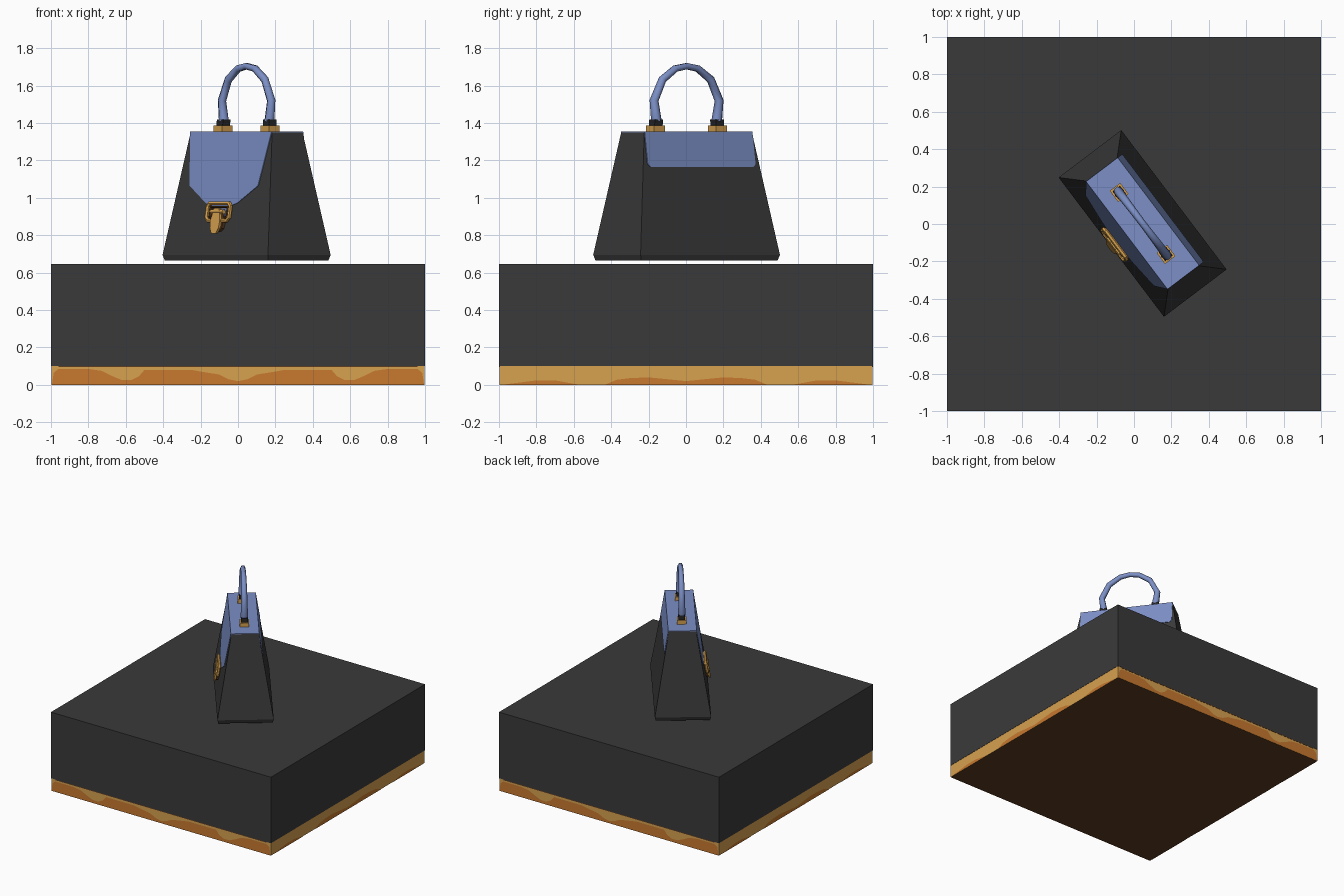
import bpy, bmesh, math
from mathutils import Matrix, Vector

if "Cube" in bpy.data.objects:
    bpy.data.objects.remove(bpy.data.objects["Cube"])


def material(name, rgb):
    m = bpy.data.materials.new(name)
    m.diffuse_color = (*rgb, 1)
    m.use_nodes = True
    m.node_tree.nodes["Principled BSDF"].inputs["Base Color"].default_value = m.diffuse_color
    return m


GREY = material("dark grey", (0.042, 0.042, 0.042))
BLACK = material("near black", (0.018, 0.018, 0.02))
BLUE = material("dusty blue", (0.20, 0.275, 0.56))
GOLD = material("gold", (0.68, 0.36, 0.08))
ORANGE = material("burnt orange", (0.58, 0.19, 0.028))
BROWN = material("dark brown", (0.11, 0.045, 0.015))

# The bag stands turned on the plinth
BAG = Matrix.Translation((0.046, 0.003, 0)) @ Matrix.Rotation(math.radians(-52.9), 4, 'Z')
ID = Matrix.Identity(4)


def add(name, bm, mat, matrix=ID):
    bmesh.ops.recalc_face_normals(bm, faces=bm.faces)
    me = bpy.data.meshes.new(name)
    bm.to_mesh(me)
    bm.free()
    me.materials.append(mat)
    ob = bpy.data.objects.new(name, me)
    ob.matrix_world = matrix
    bpy.context.collection.objects.link(ob)
    return ob


def loft(name, rings, mat, matrix=ID):
    """Closed solid through rings with equal point counts."""
    bm = bmesh.new()
    vs = [[bm.verts.new(p) for p in r] for r in rings]
    n = len(vs[0])
    for lo, hi in zip(vs, vs[1:]):
        for i in range(n):
            j = (i + 1) % n
            bm.faces.new((lo[i], lo[j], hi[j], hi[i]))
    bm.faces.new(vs[0][::-1])
    bm.faces.new(vs[-1])
    return add(name, bm, mat, matrix)


def rect(a, b, z, cx=0):
    return [(cx - a, -b, z), (cx + a, -b, z), (cx + a, b, z), (cx - a, b, z)]


def wall(x, z, off, side=-1):
    """Point on the sloping front (-1) or back (1) of the bag."""
    return (x, side * (0.102 + (1.355 - z) * 0.164 + off), z)


def plate(name, pts, mat, off0, off1, side=-1):
    return loft(name, [[wall(x, z, o, side) for x, z in pts] for o in (off0, off1)], mat, BAG)


def mirrored(half):
    """Half outline (x >= 0), top to bottom, mirrored to a full outline."""
    return half + [(-x, z) for x, z in reversed(half) if x > 0]


def tube(name, pts, radius, mat, radii=None, closed=False, smooth=False):
    cu = bpy.data.curves.new(name + "_path", 'CURVE')
    cu.dimensions = '3D'
    cu.bevel_depth = radius
    cu.bevel_resolution = 1
    cu.use_fill_caps = True
    sp = cu.splines.new('POLY')
    sp.points.add(len(pts) - 1)
    sp.use_cyclic_u = closed
    for i, p in enumerate(pts):
        sp.points[i].co = (*p, 1)
        sp.points[i].radius = radii[i] if radii else 1
    tmp = bpy.data.objects.new(name + "_path", cu)
    bpy.context.collection.objects.link(tmp)
    bpy.context.view_layer.update()
    me = bpy.data.meshes.new_from_object(tmp.evaluated_get(bpy.context.evaluated_depsgraph_get()))
    bpy.data.objects.remove(tmp)
    me.materials.clear()
    me.materials.append(mat)
    for f in me.polygons:
        f.use_smooth = smooth
    ob = bpy.data.objects.new(name, me)
    ob.matrix_world = BAG
    bpy.context.collection.objects.link(ob)


# Plinth block and gold band with a brown underside
loft("plinth_block", [rect(1, 1, 0.102), rect(1, 1, 0.645)], GREY)
band = loft("plinth_band", [rect(0.998, 0.998, 0), rect(0.998, 0.998, 0.102)], GOLD)
band.data.materials.append(BROWN)
for f in band.data.polygons:
    if f.normal.z < -0.5:
        f.material_index = 1

# Painted orange waves around the band, as thin plates
FRONT = [(0, .02), (.05, .03), (.1, .055), (.18, .068), (.25, .08), (.5, .08), (.53, .045),
         (.57, .025), (.62, .025), (.68, .05), (.73, .075), (.8, .085), (.96, .085), (.985, .065), (.995, .002)]
SIDE = [(0, .02), (.1, .03), (.2, .04), (.3, .036), (.37, .027), (.43, .002),
        (.58, .002), (.7, .024), (.8, .024), (.97, .002)]
for k, name in enumerate(("front", "right", "back", "left")):
    prof = FRONT if k % 2 == 0 else SIDE
    prof = [(-x, z) for x, z in reversed(prof[1:])] + prof
    bm = bmesh.new()
    for (x0, z0), (x1, z1) in zip(prof, prof[1:]):
        if max(z0, z1) > 0.003:
            bm.faces.new([bm.verts.new(p) for p in
                          ((x0, -1, 0), (x1, -1, 0), (x1, -1, z1), (x0, -1, z0))])
    bmesh.ops.remove_doubles(bm, verts=bm.verts, dist=1e-5)
    wave = add(name + "_wave", bm, ORANGE, Matrix.Rotation(k * math.pi / 2, 4, 'Z'))
    for f in wave.data.polygons:
        if f.normal.y > 0:
            f.flip()

# Thin brown seam above the front and back waves
for s, name in ((-1, "front"), (1, "back")):
    loft(name + "_seam", [[(x, s * y + 0, z) for x, y, z in
                           ((-.96, .99, h), (.96, .99, h), (.96, 1, h), (-.96, 1, h))]
                          for h in (.096, .102)], BROWN)

# Bag body
loft("bag_body", [rect(.457, .203, .665), rect(.467, .210, .695), rect(.361, .102, 1.35)], GREY, BAG)

# Blue top and flaps
loft("bag_top", [rect(.361, .103, 1.347), rect(.361, .105, 1.355)], BLUE, BAG)
plate("front_flap", mirrored([(.361, 1.355), (.303, 1.065), (.14, .972), (.08, .957)]),
      BLUE, -0.003, 0.004)
plate("back_flap", mirrored([(.361, 1.355), (.361, 1.18), (.345, 1.165)]), BLUE, -0.003, 0.004, 1)
plate("flap_tongue", mirrored([(.06, .965), (.05, .90)]), BLUE, 0, 0.007)

# Buckle frame, hinge bar and hanging tab
tube("buckle_frame", [wall(x, z, .016) for x, z in
                      mirrored([(.085, .97), (.10, .955), (.10, .895), (.08, .878)])],
     0.012, GOLD, closed=True)
tube("buckle_inner_frame", [wall(x, z, .010) for x, z in mirrored([(.075, .95), (.075, .897)])],
     0.009, BROWN, closed=True)
tube("buckle_bar", [wall(x, .925, .022) for x in (-.055, .055)], 0.013, GOLD)
plate("buckle_tab", mirrored([(.022, .945), (.042, .88), (.038, .84), (.02, .81)]), GOLD, .018, .032)
plate("buckle_tab_back", mirrored([(.04, .92), (.055, .88), (.047, .835), (.025, .82)]), BROWN, 0, .018)

# Handle with gold mounts and dark collars
for s, name in ((-1, "left"), (1, "right")):
    loft(name + "_handle_mount", [rect(.037, .035, 1.354, s * .208), rect(.037, .035, 1.386, s * .208)], GOLD, BAG)
    loft(name + "_handle_collar", [rect(.027, .025, 1.384, s * .206), rect(.027, .025, 1.42, s * .204)], BLACK, BAG)
half = [(.202, 1.41), (.218, 1.52), (.162, 1.632), (.075, 1.691)]
arch = half + [(0, 1.704)] + [(-x, z) for x, z in reversed(half)]
tube("handle", [(x, 0, z) for x, z in arch], 0.022, BLUE, [1.3, 1.1, 1, .9, .85, .9, 1, 1.1, 1.3], smooth=True)
